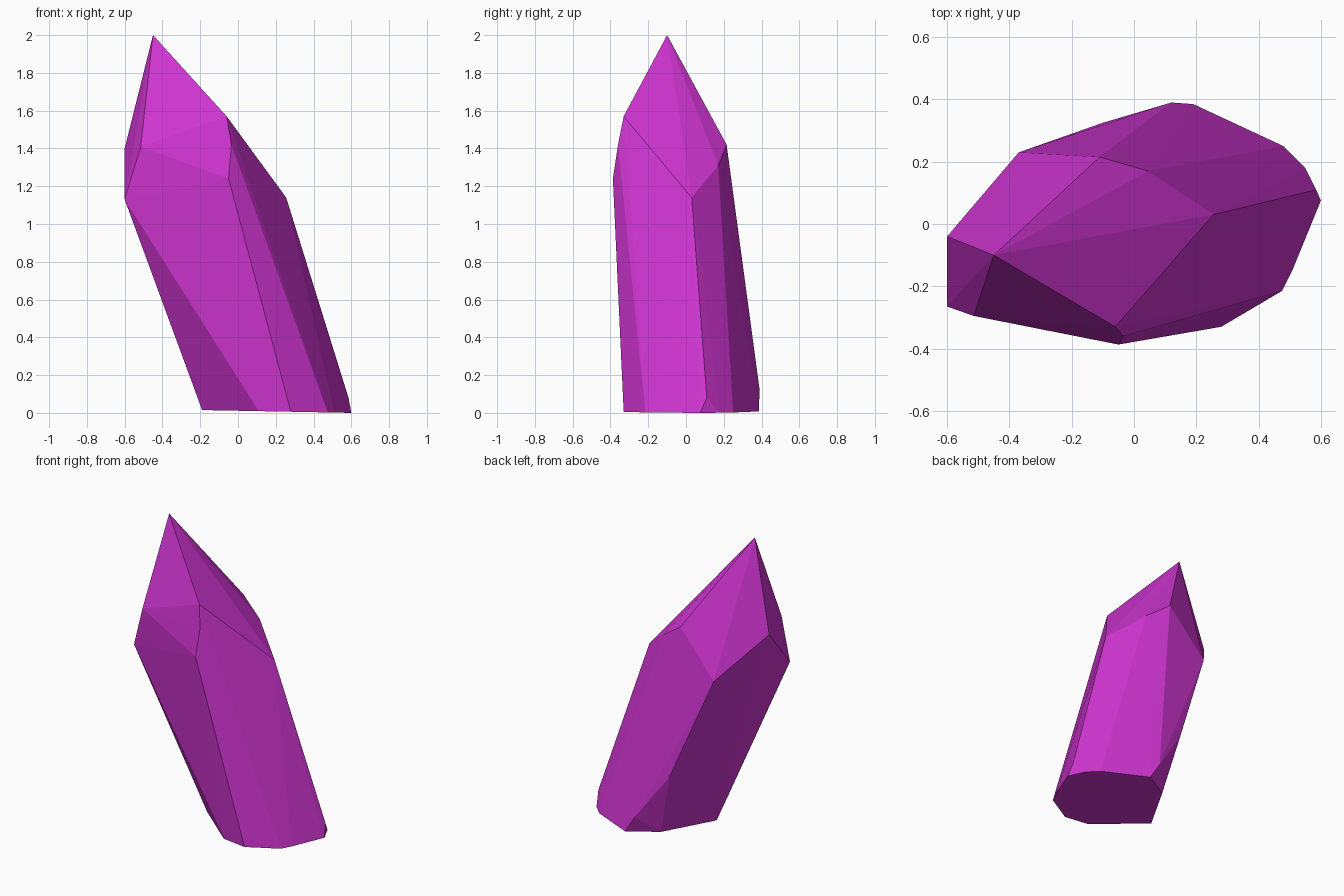
import bpy
import bmesh
from math import radians

cube = bpy.data.objects.get("Cube")
if cube:
    bpy.data.objects.remove(cube, do_unlink=True)

# Single crystal colour
magenta = (0.62, 0.035, 0.63, 1.0)
mat = bpy.data.materials.new("magenta crystal")
mat.use_nodes = True
mat.diffuse_color = magenta
shader = next(n for n in mat.node_tree.nodes if n.type == "BSDF_PRINCIPLED")
shader.inputs["Base Color"].default_value = magenta

# Pointed tip
tip = [(-0.45, -0.10, 2.0)]

# Faceted shoulder ring, from the front round to the back
shoulder = [
    (-0.06, -0.33, 1.57), (-0.035, -0.36, 1.42), (-0.05, -0.387, 1.24),
    (-0.515, -0.295, 1.41), (-0.60, -0.265, 1.13), (-0.60, -0.04, 1.40),
    (-0.37, 0.23, 1.12), (-0.11, 0.215, 1.42), (0.045, 0.17, 1.31),
    (0.255, 0.03, 1.14),
]

# Chipped corners low on the shaft
chips = [(-0.10, 0.325, 0.43), (0.12, 0.39, 0.12), (0.585, 0.11, 0.08)]

# Slightly tilted base outline
outline = [
    (-0.19, -0.06), (0.11, -0.31), (0.28, -0.33), (0.475, -0.215),
    (0.51, -0.145), (0.60, 0.075), (0.55, 0.18), (0.48, 0.25),
    (0.19, 0.385), (0.0, 0.27),
]
base = [(x, y, 0.019 * (0.6 - x)) for x, y in outline]

# Wrap the rings in flat facets
bm = bmesh.new()
for point in tip + shoulder + chips + base:
    bm.verts.new(point)
hull = bmesh.ops.convex_hull(bm, input=bm.verts[:], use_existing_faces=False)
spare = {v for v in hull["geom_interior"] + hull["geom_unused"]
         if isinstance(v, bmesh.types.BMVert)}
bmesh.ops.delete(bm, geom=list(spare), context="VERTS")
bmesh.ops.dissolve_limit(bm, angle_limit=radians(0.5),
                         verts=bm.verts[:], edges=bm.edges[:])
bmesh.ops.recalc_face_normals(bm, faces=bm.faces[:])

mesh = bpy.data.meshes.new("crystal")
bm.to_mesh(mesh)
bm.free()
mesh.materials.append(mat)
crystal = bpy.data.objects.new("crystal", mesh)
bpy.context.collection.objects.link(crystal)
